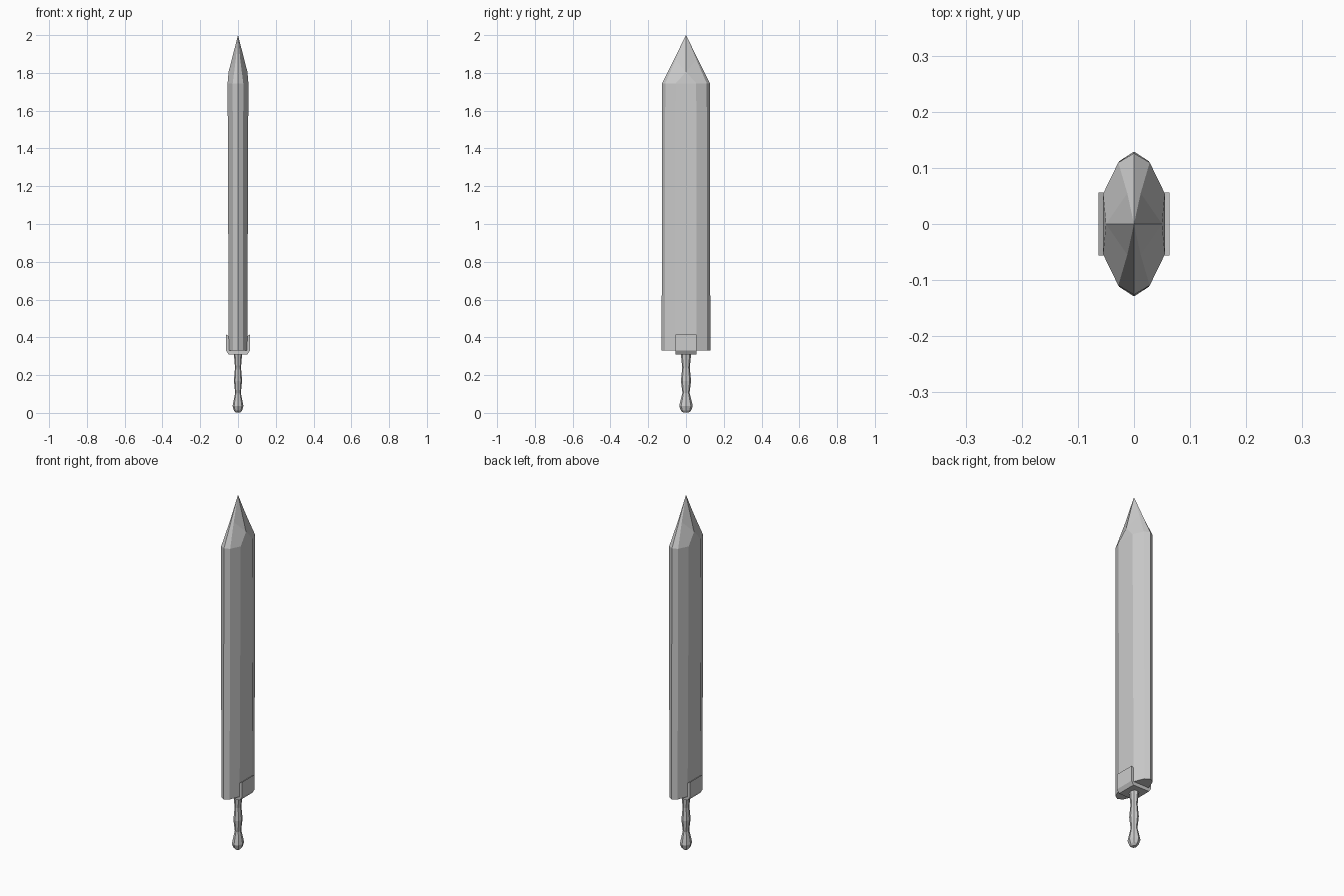
import bpy, bmesh, math

cube = bpy.data.objects.get("Cube")
if cube:
    bpy.data.objects.remove(cube)

steel = bpy.data.materials.new("grey_steel")
steel.use_nodes = True
GREY = (0.6, 0.6, 0.6, 1)
steel.diffuse_color = GREY
steel.node_tree.nodes["Principled BSDF"].inputs["Base Color"].default_value = GREY


def finish(name, bm):
    bmesh.ops.recalc_face_normals(bm, faces=bm.faces)
    mesh = bpy.data.meshes.new(name)
    bm.to_mesh(mesh)
    bm.free()
    mesh.materials.append(steel)
    obj = bpy.data.objects.new(name, mesh)
    bpy.context.collection.objects.link(obj)
    return obj


def loft(bm, rings):
    """Skin a stack of equal-length vertex rings."""
    for low, high in zip(rings, rings[1:]):
        n = len(low)
        for i in range(n):
            j = (i + 1) % n
            bm.faces.new((low[i], low[j], high[j], high[i]))


# Blade: ten-sided bar, slightly thicker toward the shoulder
def blade_ring(bm, z, thick, edge, width):
    quarter = [(thick, width * 0.43), (edge, width * 0.87)]
    right = [(x, -y) for x, y in reversed(quarter)] + quarter
    outline = [(0, -width)] + right + [(0, width)] + [(-x, -y) for x, y in right]
    return [bm.verts.new((x, y, z)) for x, y in outline]


bm = bmesh.new()
base = blade_ring(bm, 0.33, 0.049, 0.026, 0.129)
top = blade_ring(bm, 1.745, 0.055, 0.028, 0.126)
loft(bm, [base, top])
bm.faces.new(base)

# Faceted point: each flat rises to a ridge, then pinches to a thin tip
tip = bm.verts.new((0, 0, 2))
for k in (0, 5):
    s = 1 if k == 0 else -1
    e0, a, b, c, d, e1 = [top[(k + i) % 10] for i in range(6)]
    ridge = bm.verts.new((s * 0.05, 0, 1.805))
    low_kink = bm.verts.new((s * 0.012, -s * 0.055, 1.87))
    high_kink = bm.verts.new((s * 0.012, s * 0.055, 1.87))
    bm.faces.new((b, c, ridge))
    bm.faces.new((a, b, ridge, low_kink))
    bm.faces.new((c, d, high_kink, ridge))
    bm.faces.new((e0, a, low_kink, tip))
    bm.faces.new((d, e1, tip, high_kink))
    bm.faces.new((low_kink, ridge, tip))
    bm.faces.new((ridge, high_kink, tip))
finish("blade", bm)

# Guard: U-shaped clamp with chamfered lower corners
half = [(0.063, 0.415), (0.063, 0.33), (0.05, 0.31)]
inner = [(0.046, 0.335), (0.046, 0.405)]
profile = half + [(-x, z) for x, z in reversed(half)]
profile += [(-x, z) for x, z in reversed(inner)] + inner
bm = bmesh.new()
sides = [[bm.verts.new((x, y, z)) for x, z in profile] for y in (-0.056, 0.056)]
loft(bm, sides)
for side in sides:
    bm.faces.new(side)
finish("guard_clamp", bm)

# Handle and pommel: eight-sided oval turned profile
HANDLE = [(0.001, 0.014), (0.012, 0.027), (0.036, 0.036), (0.058, 0.031),
          (0.105, 0.019), (0.17, 0.027), (0.24, 0.02), (0.32, 0.028)]
bm = bmesh.new()
rings = []
for z, r in HANDLE:
    angles = [math.tau * i / 8 for i in range(8)]
    rings.append([bm.verts.new((0.8 * r * math.cos(t), r * math.sin(t), z))
                  for t in angles])
loft(bm, rings)
bm.faces.new(rings[0])
bm.faces.new(rings[-1])
finish("handle", bm)
